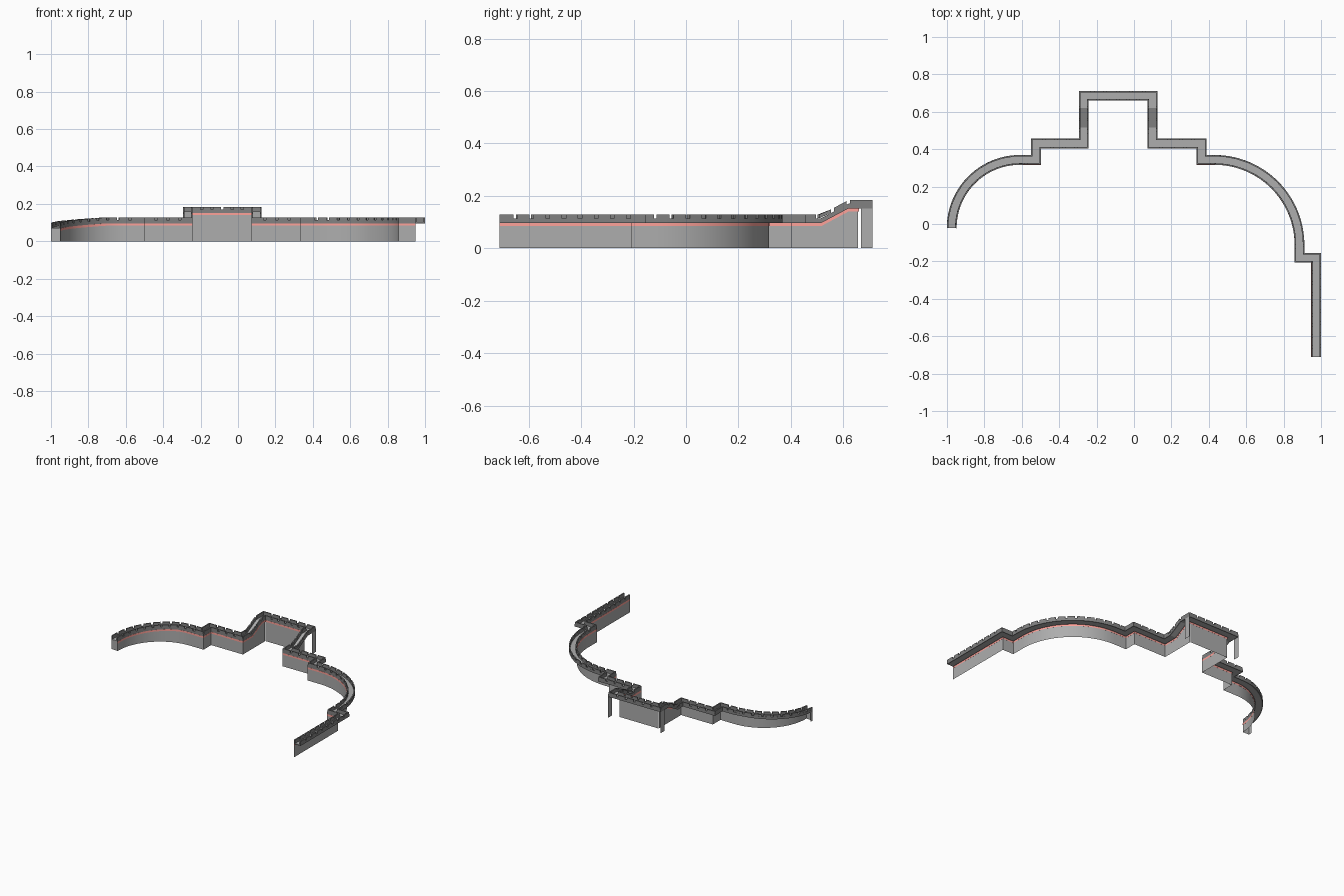
import bpy, math
from mathutils import Vector

if "Cube" in bpy.data.objects:
    bpy.data.objects.remove(bpy.data.objects["Cube"])

W, T = 0.026, 0.008            # half width of walkway, parapet thickness
Z0, Z1, ZS = 0.096, 0.152, 0.065   # wall height: normal, tower, low end


def material(name, color):
    m = bpy.data.materials.new(name)
    m.diffuse_color = (*color, 1)
    m.use_nodes = True
    m.node_tree.nodes["Principled BSDF"].inputs["Base Color"].default_value = m.diffuse_color
    return m


stone = material("stone", (0.42, 0.42, 0.42))
dark = material("dark_stone", (0.22, 0.22, 0.22))
red = material("red_stripe", (1.0, 0.36, 0.32))

# Centre line of the wall (x, y, wall height), from the low left end to the right tail
path = []
for i in range(25):
    a = math.radians(90 * i / 24)
    z = ZS + (Z0 - ZS) * min(1, i / 20)
    path.append((-0.61 - 0.365 * math.cos(a), -0.022 + 0.365 * math.sin(a), z))
path += [(-0.524, 0.343, Z0), (-0.524, 0.43, Z0), (-0.269, 0.43, Z0),
         (-0.269, 0.515, Z0), (-0.269, 0.62, Z1), (-0.269, 0.656, Z1)]
left_end = len(path)
path += [(-0.269, 0.686, Z1), (0.099, 0.686, Z1)]
right_start = len(path)
path += [(0.099, 0.656, Z1), (0.099, 0.62, Z1), (0.099, 0.515, Z0),
         (0.099, 0.43, Z0), (0.361, 0.43, Z0), (0.361, 0.343, Z0)]
for i in range(33):
    a = math.radians(90 * i / 32)
    path.append((0.43 + 0.455 * math.sin(a), -0.112 + 0.455 * math.cos(a), Z0))
path += [(0.885, -0.18, Z0), (0.974, -0.18, Z0), (0.974, -0.712, Z0)]


def mitres(pts):
    """Outward mitre vector at every path point."""
    n = []
    for a, b in zip(pts, pts[1:]):
        d = Vector((b[0] - a[0], b[1] - a[1])).normalized()
        n.append(Vector((-d.y, d.x)))
    n = [n[0]] + n + [n[-1]]
    return [(a + b) / (1 + a.dot(b)) for a, b in zip(n, n[1:])]


MIT = mitres(path)


def offset(d, dz=0.0):
    return [Vector((p[0] + m.x * d, p[1] + m.y * d, p[2] + dz)) for p, m in zip(path, MIT)]


def make(name, verts, faces, mat):
    me = bpy.data.meshes.new(name)
    me.from_pydata([tuple(v) for v in verts], [], faces)
    me.update()
    ob = bpy.data.objects.new(name, me)
    bpy.context.collection.objects.link(ob)
    me.materials.append(mat)
    return ob


def smooth(ob):
    bpy.ops.object.select_all(action='DESELECT')
    ob.select_set(True)
    bpy.context.view_layer.objects.active = ob
    bpy.ops.object.shade_smooth_by_angle(angle=math.radians(18))


def sweep(name, profile, mat):
    """Sweep a closed (offset, height) profile along the path."""
    k, n = len(profile), len(path)
    lines = [offset(d, dz) for d, dz in profile]
    verts = [lines[j][i] for i in range(n) for j in range(k)]
    faces = [(i * k + j, i * k + (j + 1) % k, (i + 1) * k + (j + 1) % k, (i + 1) * k + j)
             for i in range(n - 1) for j in range(k)]
    faces += [tuple(reversed(range(k))), tuple((n - 1) * k + j for j in range(k))]
    smooth(make(name, verts, faces, mat))


def rect(d0, d1, z0, z1):
    return [(d0, z0), (d0, z1), (d1, z1), (d1, z0)]


def curtain(name, pts):
    """Vertical sheet from the ground up to a line of points."""
    n = len(pts)
    verts = list(pts) + [Vector((p.x, p.y, 0)) for p in pts]
    smooth(make(name, verts, [(i, i + 1, n + i + 1, n + i) for i in range(n - 1)], stone))


# Wall faces on the inner side, with narrow slots beside the tower back
inner, outer = offset(-W), offset(W)
curtain("wall_left", [outer[1], outer[0]] + inner[:left_end])
curtain("wall_tower_back", inner[left_end:right_start])
curtain("wall_right", inner[right_start:])

# Corner posts under the outer tower corners
for name, i in (("post_left", left_end), ("post_right", right_start - 1)):
    c = outer[i]
    curtain(name, [c, c - Vector((0, 2 * W - 0.008, 0))])

# Walkway with low parapets on both sides
H = 0.018
sweep("walkway", rect(-W + T, W - T, 0, 0.006), stone)
sweep("parapet_inner", rect(-W, -W + T, 0, H), dark)
sweep("parapet_outer", rect(W - T, W, 0, H), dark)

# Red stripe at the top of the wall face
sweep("stripe", rect(-W - 0.0006, -W + 0.0006, -0.012, 0.0005), red)

# Split the centre line at its sharp plan corners
centre = offset(0)
cuts = [0]
for i in range(1, len(path) - 1):
    a, b = (centre[i] - centre[i - 1]).xy, (centre[i + 1] - centre[i]).xy
    if a.angle(b) > 0.5:
        cuts.append(i)
cuts.append(len(path) - 1)


def at(line, i0, i1, s):
    """Point on an offset line, at distance s along the centre line."""
    for i in range(i0, i1):
        l = (centre[i + 1] - centre[i]).length
        if s <= l:
            return line[i].lerp(line[i + 1], s / l)
        s -= l
    return line[i1].copy()


# Merlons along both parapets, with the gaps facing each other
for name, d in (("merlons_inner", -W + T / 2), ("merlons_outer", W - T / 2)):
    line = offset(d, H)
    verts, faces = [], []
    for i0, i1 in zip(cuts, cuts[1:]):
        length = sum((centre[i + 1] - centre[i]).length for i in range(i0, i1))
        n = max(1, round(length / 0.062))
        cell = length / n
        for i in range(n):
            lo = 0 if i == 0 else i * cell + 0.007
            hi = length if i == n - 1 else (i + 1) * cell - 0.007
            a, b = at(line, i0, i1, lo), at(line, i0, i1, hi)
            t = (b - a).xy.normalized()
            side = Vector((-t.y, t.x, 0)) * T / 2
            up = Vector((0, 0, 0.014))
            o = len(verts)
            verts += [a - side, a + side, b + side, b - side]
            verts += [v + up for v in verts[o:o + 4]]
            faces += [tuple(o + q for q in f) for f in
                      ((0, 1, 2, 3), (7, 6, 5, 4), (0, 4, 5, 1), (1, 5, 6, 2), (2, 6, 7, 3), (3, 7, 4, 0))]
    make(name, verts, faces, dark)
